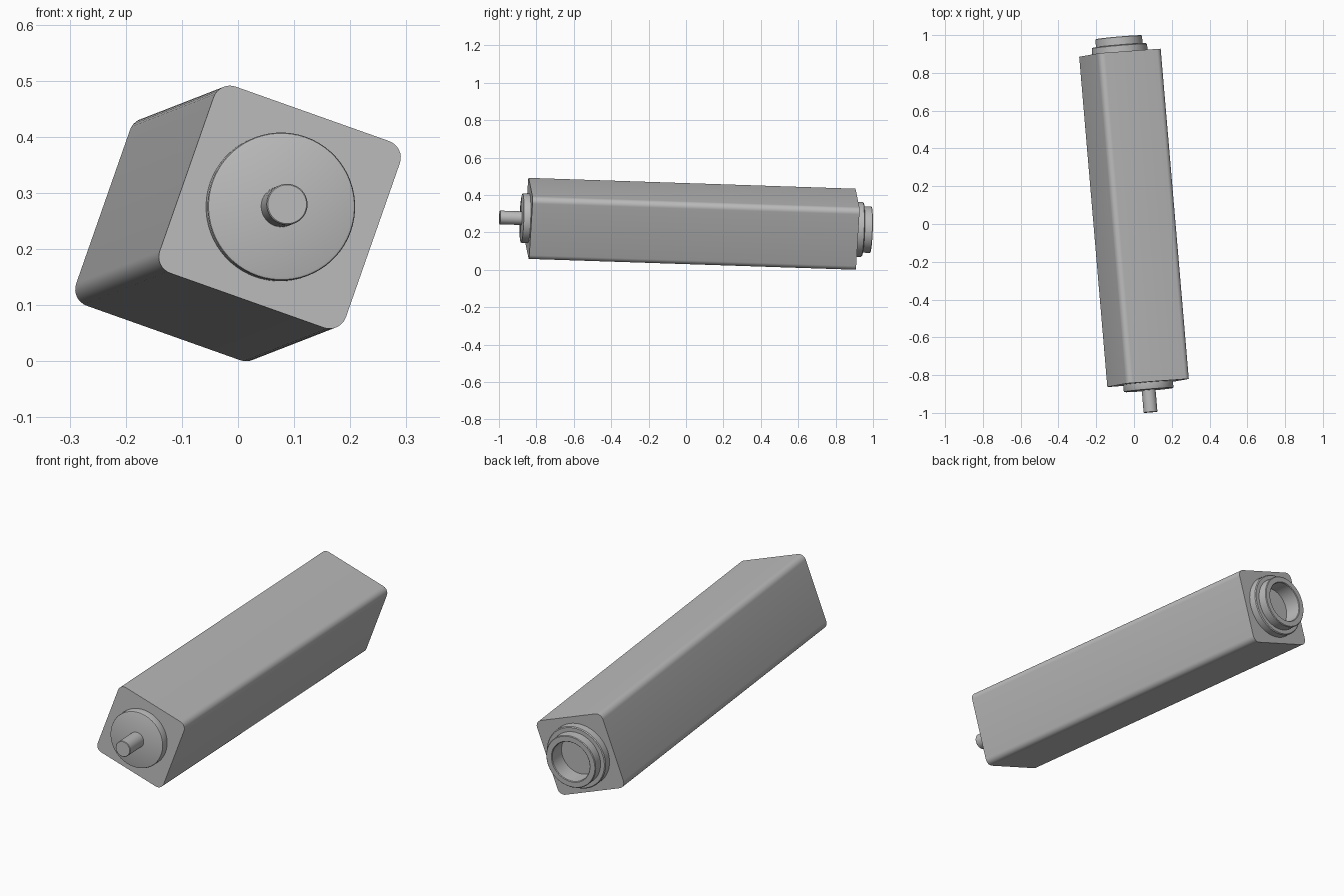
import bpy
import bmesh
import math
from mathutils import Matrix, Vector

cube = bpy.data.objects.get("Cube")
if cube:
    bpy.data.objects.remove(cube, do_unlink=True)

metal = bpy.data.materials.new("grey metal")
metal.use_nodes = True
grey = (0.5, 0.5, 0.5, 1)
metal.diffuse_color = grey
metal.node_tree.nodes["Principled BSDF"].inputs["Base Color"].default_value = grey

# Tilted frame: local z runs along the body from front to back
axis = Vector((-0.149, 1.749, -0.058)).normalized()
roll = math.radians(19.3)
side = Vector((math.cos(roll), 0, -math.sin(roll)))
side = (side - axis * side.dot(axis)).normalized()
up = axis.cross(side)
frame = Matrix((side, up, axis)).transposed().to_4x4()
frame.translation = (0, 0.0325, 0.2455)

HALF = 0.8775      # half the body length
WIDTH = 0.353      # body side
CORNER = 0.031     # body corner radius
BORE = 0.094       # socket radius
FLOOR = 0.84       # socket floor position


def finish(name, bm):
    bmesh.ops.recalc_face_normals(bm, faces=bm.faces)
    mesh = bpy.data.meshes.new(name)
    bm.to_mesh(mesh)
    bm.free()
    obj = bpy.data.objects.new(name, mesh)
    bpy.context.collection.objects.link(obj)
    obj.matrix_world = frame
    mesh.materials.append(metal)
    bpy.ops.object.select_all(action='DESELECT')
    obj.select_set(True)
    bpy.context.view_layer.objects.active = obj
    bpy.ops.object.shade_smooth_by_angle(angle=math.radians(30))
    return obj


def lathe(name, profile, steps=64):
    """Spin (radius, z) points about the local axis."""
    bm = bmesh.new()
    verts = [bm.verts.new((r, 0, z)) for r, z in profile]
    edges = [bm.edges.new(pair) for pair in zip(verts, verts[1:])]
    bmesh.ops.spin(bm, geom=verts + edges, cent=(0, 0, 0), axis=(0, 0, 1),
                   angle=math.tau, steps=steps)
    bmesh.ops.remove_doubles(bm, verts=bm.verts, dist=1e-5)
    return finish(name, bm)


# Square body with rounded long edges
bm = bmesh.new()
bmesh.ops.create_cube(bm, size=1)
bmesh.ops.scale(bm, vec=(WIDTH, WIDTH, 2 * HALF), verts=bm.verts)
long_edges = [e for e in bm.edges
              if abs(e.verts[0].co.z - e.verts[1].co.z) > HALF]
bmesh.ops.bevel(bm, geom=long_edges, offset=CORNER, segments=8, profile=0.5,
                affect='EDGES')
# Open the back end around the socket
back = max(bm.faces, key=lambda f: f.calc_center_median().z)
rim = list(back.edges)
bmesh.ops.delete(bm, geom=[back], context='FACES_ONLY')
ring = bmesh.ops.create_circle(bm, segments=len(rim), radius=BORE + 0.01,
                               matrix=Matrix.Translation((0, 0, HALF)))
ring_edges = list({e for v in ring["verts"] for e in v.link_edges})
bmesh.ops.bridge_loops(bm, edges=rim + ring_edges)
finish("body", bm)

# Front boss and shaft
boss_z = -HALF - 0.038
lathe("front_boss", [(0.132, -HALF), (0.132, boss_z + 0.005),
                     (0.1305, boss_z + 0.0015), (0.127, boss_z), (0, boss_z)])
tip = -1.0335
lathe("shaft", [(0.0366, boss_z + 0.005), (0.0366, tip + 0.002),
                (0.0346, tip), (0, tip)], 40)

# Back flange, hollow collar and socket as one turned piece
step_z, end_z = HALF + 0.038, 0.96
lathe("back_collar", [(0.147, HALF), (0.147, step_z - 0.004),
                      (0.143, step_z), (0.124, step_z),
                      (0.124, end_z - 0.003), (0.121, end_z),
                      (BORE + 0.003, end_z), (BORE, end_z - 0.003),
                      (BORE, FLOOR), (0, FLOOR)])
